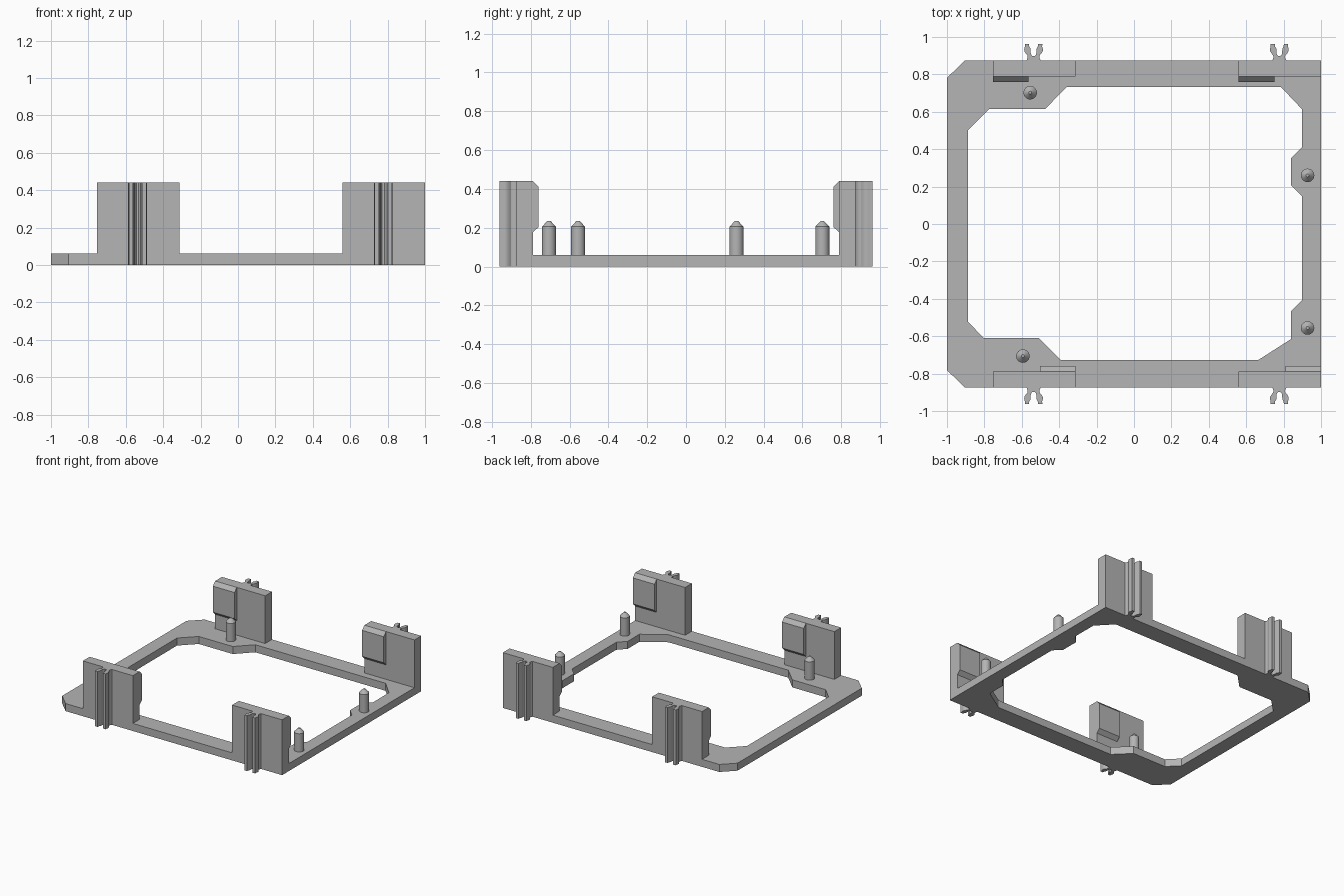
import bpy, bmesh, math
from mathutils import Matrix, Vector

if "Cube" in bpy.data.objects:
    bpy.data.objects.remove(bpy.data.objects["Cube"])

grey = bpy.data.materials.new("light grey plastic")
grey.diffuse_color = (0.46, 0.46, 0.46, 1)
grey.use_nodes = True
grey.node_tree.nodes["Principled BSDF"].inputs["Base Color"].default_value = grey.diffuse_color


def finish(name, bm, smooth=False):
    bmesh.ops.recalc_face_normals(bm, faces=bm.faces)
    me = bpy.data.meshes.new(name)
    bm.to_mesh(me)
    bm.free()
    me.materials.append(grey)
    ob = bpy.data.objects.new(name, me)
    bpy.context.collection.objects.link(ob)
    if smooth:
        bpy.ops.object.select_all(action='DESELECT')
        ob.select_set(True)
        bpy.context.view_layer.objects.active = ob
        bpy.ops.object.shade_smooth_by_angle(angle=math.radians(30))
    return ob


def prism(name, points, start, length, smooth=False):
    """Extrude a closed 3D outline along a vector."""
    bm = bmesh.new()
    face = bm.faces.new([bm.verts.new(Vector(p) + Vector(start)) for p in points])
    new = bmesh.ops.extrude_face_region(bm, geom=[face])["geom"]
    bmesh.ops.translate(bm, vec=Vector(length),
                        verts=[v for v in new if isinstance(v, bmesh.types.BMVert)])
    return finish(name, bm, smooth)


T, H = 0.06, 0.44              # frame thickness, wall height
Y_OUT, Y_IN, Y_PAD = 0.874, 0.789, 0.76

# Base frame: outer outline with two cut corners, inner opening with bosses
outer = [(-1, 0.781), (-0.905, Y_OUT), (1, Y_OUT), (1, -Y_OUT), (-0.905, -Y_OUT), (-1, -0.781)]
inner = [(-0.888, 0.502), (-0.775, 0.614), (-0.476, 0.614), (-0.36, 0.732),
         (0.786, 0.732), (0.898, 0.614), (0.898, 0.411), (0.84, 0.353),
         (0.84, 0.207), (0.898, 0.149), (0.898, -0.407), (0.84, -0.466),
         (0.84, -0.615), (0.663, -0.728), (-0.39, -0.728), (-0.508, -0.61),
         (-0.802, -0.61), (-0.888, -0.523)]
bm = bmesh.new()
edges = []
for loop in (outer, inner):
    vs = [bm.verts.new((x, y, 0)) for x, y in loop]
    edges += [bm.edges.new((vs[i - 1], vs[i])) for i in range(len(vs))]
bmesh.ops.triangle_fill(bm, edges=edges, use_beauty=True)
new = bmesh.ops.extrude_face_region(bm, geom=bm.faces[:])["geom"]
bmesh.ops.translate(bm, vec=(0, 0, T),
                    verts=[v for v in new if isinstance(v, bmesh.types.BMVert)])
finish("base_frame", bm)

# Clip outline: half of a forked profile, x from centre, y away from the wall
half = [(0.042, -0.005), (0.035, 0.006), (0.031, 0.018), (0.033, 0.028), (0.042, 0.038),
        (0.049, 0.05), (0.05, 0.062), (0.046, 0.075), (0.047, 0.088), (0.024, 0.088),
        (0.023, 0.075), (0.016, 0.063), (0.015, 0.04), (0.012, 0.03), (0.006, 0.024)]
clip = half + [(-x, y) for x, y in reversed(half)]

# Four walls, each with a catch pad inside and a forked clip outside
for side, s in (("front", -1), ("back", 1)):
    for end, x0, x1, xc in (("left", -0.753, -0.313, -0.537), ("right", 0.56, 1.0, 0.777)):
        tag = side + "_" + end
        prism(tag + "_wall",
              [(0, s * Y_IN, 0), (0, s * Y_OUT, 0), (0, s * Y_OUT, H), (0, s * Y_IN, H)],
              (x0, 0, 0), (x1 - x0, 0, 0))
        px = x0 if s > 0 else x1 - 0.19
        prism(tag + "_pad",
              [(0, s * Y_IN, 0.175), (0, s * Y_PAD, 0.203), (0, s * Y_PAD, 0.41), (0, s * Y_IN, H)],
              (px, 0, 0), (0.19, 0, 0))
        prism(tag + "_clip", [(x, s * (Y_OUT + y), 0) for x, y in clip],
              (xc, 0, 0), (0, 0, H), True)

# Locating pins with conical tips
for i, (x, y) in enumerate([(-0.555, 0.702), (0.928, 0.26), (0.928, -0.556), (-0.594, -0.706)]):
    bm = bmesh.new()
    for r0, r1, z0, z1 in ((0.036, 0.036, T - 0.01, 0.205), (0.036, 0.008, 0.205, 0.235)):
        bmesh.ops.create_cone(bm, cap_ends=True, segments=32, radius1=r0, radius2=r1,
                              depth=z1 - z0, matrix=Matrix.Translation((x, y, (z0 + z1) / 2)))
    bmesh.ops.remove_doubles(bm, verts=bm.verts, dist=1e-5)
    inside = [f for f in bm.faces if len(f.verts) > 4 and abs(f.calc_center_median().z - 0.205) < 1e-3]
    bmesh.ops.delete(bm, geom=inside, context='FACES_ONLY')
    finish("locating_pin_%d" % (i + 1), bm, True)
